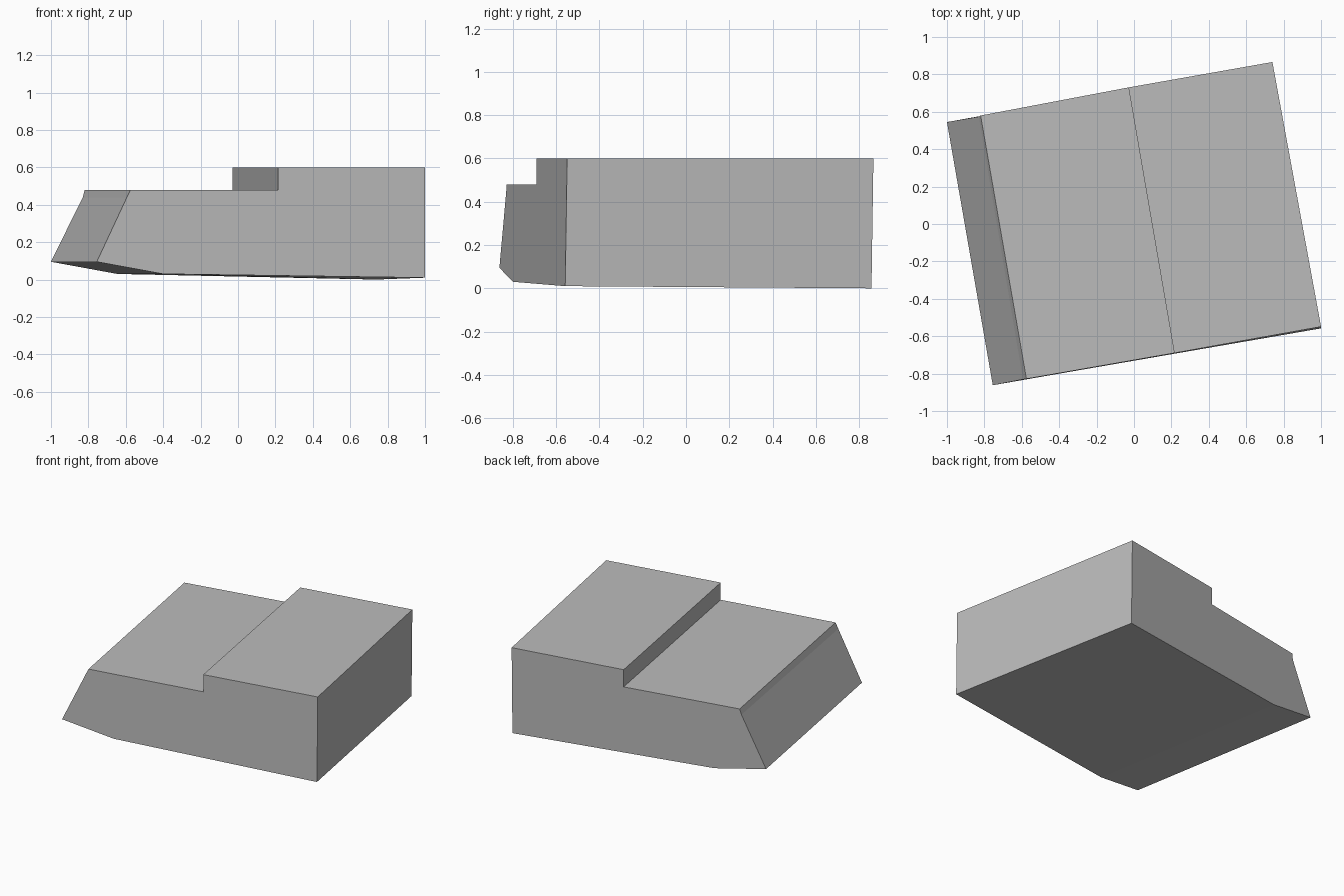
import bpy
import bmesh

cube = bpy.data.objects.get("Cube")
if cube:
    bpy.data.objects.remove(cube, do_unlink=True)

# Single grey material
GREY = (0.5, 0.5, 0.5, 1)
mat = bpy.data.materials.new("plain_grey")
mat.use_nodes = True
mat.diffuse_color = GREY
mat.node_tree.nodes["Principled BSDF"].inputs["Base Color"].default_value = GREY

# Matching outlines of the two slightly leaning side walls
front_outline = [
    (-0.755, -0.862, 0.095),  # nose
    (-0.594, -0.831, 0.44),   # below ridge
    (-0.575, -0.828, 0.48),   # ridge
    (0.215, -0.69, 0.48),     # step foot
    (0.215, -0.69, 0.6),      # step top
    (1, -0.549, 0.6),         # tall end, top
    (1, -0.558, 0.01),        # tall end, bottom
    (-0.40, -0.80, 0.03),     # underside knee
]
back_outline = [
    (-1, 0.545, 0.095),
    (-0.83, 0.574, 0.44),
    (-0.82, 0.58, 0.48),
    (-0.03, 0.73, 0.48),
    (-0.03, 0.73, 0.6),
    (0.74, 0.866, 0.6),
    (0.74, 0.857, 0),
    (-0.645, 0.607, 0.03),
]

# Stepped block: two walls joined by a strip of faces
bm = bmesh.new()
front = [bm.verts.new(p) for p in front_outline]
back = [bm.verts.new(p) for p in back_outline]
bm.faces.new(front)
bm.faces.new(back[::-1])
count = len(front)
for i in range(count):
    j = (i + 1) % count
    bm.faces.new((front[j], front[i], back[i], back[j]))
bmesh.ops.recalc_face_normals(bm, faces=bm.faces)

mesh = bpy.data.meshes.new("stepped_block")
bm.to_mesh(mesh)
bm.free()
mesh.materials.append(mat)
block = bpy.data.objects.new("stepped_block", mesh)
bpy.context.collection.objects.link(block)
